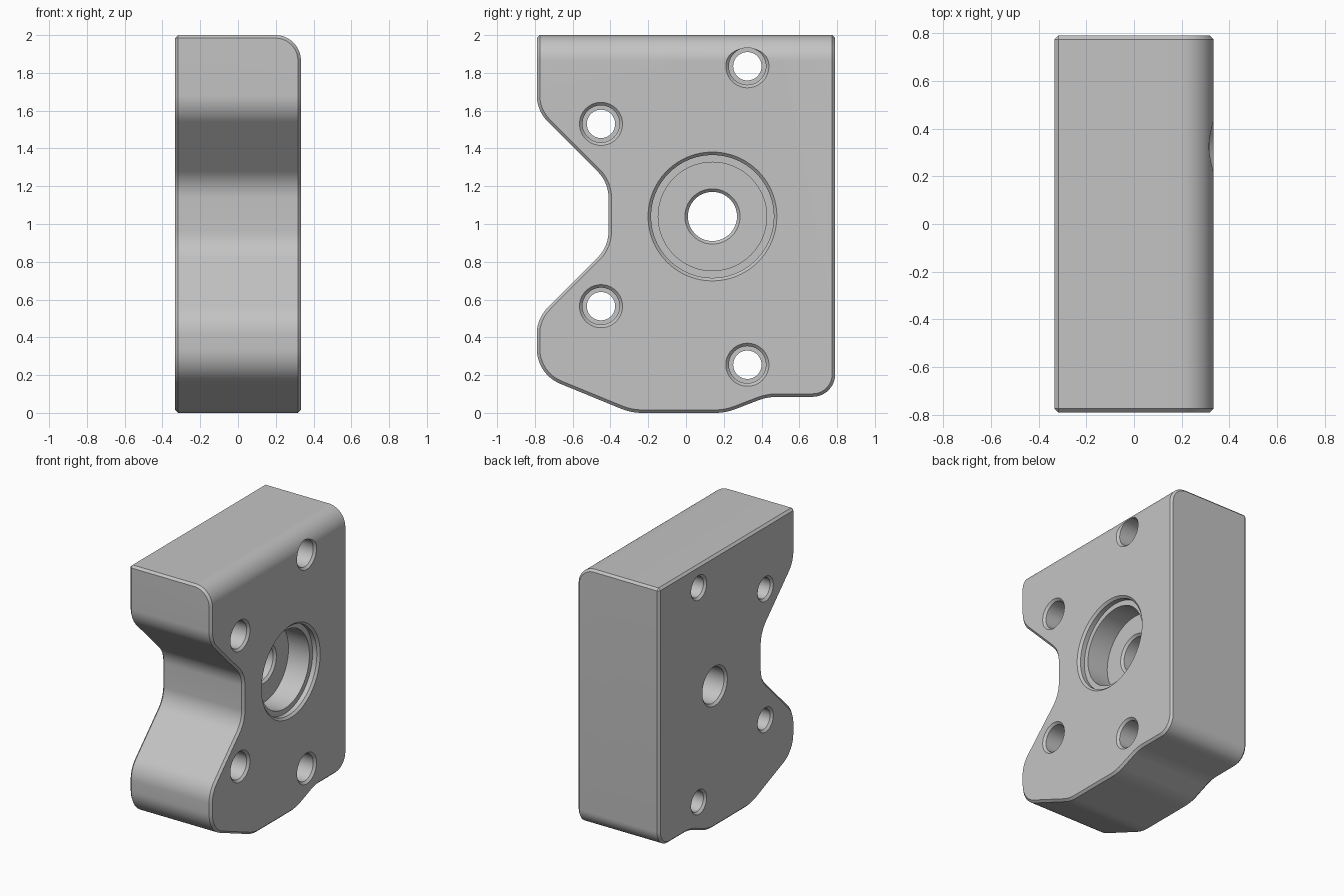
import bpy, bmesh, math
from mathutils import Vector

if "Cube" in bpy.data.objects:
    bpy.data.objects.remove(bpy.data.objects["Cube"], do_unlink=True)

HALF = 0.333      # half thickness along x
CHAMFER = 0.016

metal = bpy.data.materials.new("plain_grey")
metal.use_nodes = True
metal.diffuse_color = (0.55, 0.55, 0.55, 1)
metal.node_tree.nodes["Principled BSDF"].inputs["Base Color"].default_value = metal.diffuse_color


def rounded(corners, steps=10):
    """Round each (y, z, radius) corner of a closed outline."""
    points = []
    for i, (y, z, r) in enumerate(corners):
        p = Vector((y, z))
        if r == 0:
            points.append(p)
            continue
        a = (Vector(corners[i - 1][:2]) - p).normalized()
        b = (Vector(corners[(i + 1) % len(corners)][:2]) - p).normalized()
        half = a.angle(b) / 2
        centre = p + (a + b).normalized() * r / math.sin(half)
        start = p + a * r / math.tan(half) - centre
        end = p + b * r / math.tan(half) - centre
        sweep = math.pi - 2 * half
        for k in range(steps + 1):
            t = k / steps
            points.append(centre + (start * math.sin((1 - t) * sweep)
                                    + end * math.sin(t * sweep)) / math.sin(sweep))
    return points


def make_object(name, bm):
    bmesh.ops.recalc_face_normals(bm, faces=bm.faces)
    mesh = bpy.data.meshes.new(name)
    bm.to_mesh(mesh)
    bm.free()
    mesh.materials.append(metal)
    obj = bpy.data.objects.new(name, mesh)
    bpy.context.collection.objects.link(obj)
    return obj


def turned_cutter(name, y, z, profile, sides=64):
    """Solid of revolution about x from (x, radius) pairs."""
    bm = bmesh.new()
    rings = []
    for x, r in profile:
        angles = [2 * math.pi * k / sides for k in range(sides)]
        rings.append([bm.verts.new((x, y + r * math.cos(a), z + r * math.sin(a)))
                      for a in angles])
    for low, high in zip(rings, rings[1:]):
        for k in range(sides):
            n = (k + 1) % sides
            bm.faces.new((low[k], low[n], high[n], high[k]))
    bm.faces.new(rings[0])
    bm.faces.new(rings[-1])
    return make_object(name, bm)


# Plate outline: notch at the front, stepped lower edge
outline = rounded([
    (0.79, 2, 0), (-0.79, 2, 0),
    (-0.79, 1.60, 0.2), (-0.41, 1.22, 0.2),
    (-0.41, 0.88, 0.2), (-0.79, 0.50, 0.2),
    (-0.79, 0.205, 0.2), (-0.29, 0, 0.3),
    (0.21, 0, 0.3), (0.43, 0.085, 0.3), (0.79, 0.085, 0.12)])
bm = bmesh.new()
face = bm.faces.new([bm.verts.new((-HALF, p.x, p.y)) for p in outline])
side = bmesh.ops.extrude_face_region(bm, geom=[face])
verts = [g for g in side["geom"] if isinstance(g, bmesh.types.BMVert)]
bmesh.ops.translate(bm, verts=verts, vec=(2 * HALF, 0, 0))
bmesh.ops.recalc_face_normals(bm, faces=bm.faces)

# Large round on the upper edge, then a chamfer on every sharp edge
top = [e for e in bm.edges if all(v.co.x > 0 and v.co.z > 1.99 for v in e.verts)]
bmesh.ops.bevel(bm, geom=top, offset=0.135, segments=14, profile=0.5, affect='EDGES')
bm.normal_update()
sharp = [e for e in bm.edges if e.calc_face_angle(0) > math.radians(60)]
bmesh.ops.bevel(bm, geom=sharp, offset=CHAMFER, segments=1, affect='EDGES')
plate = make_object("mounting_plate", bm)

# Stepped central bore
out, lip = HALF + 0.05, CHAMFER + 0.05
cutters = [turned_cutter("centre_bore_cutter", 0.14, 1.04, [
    (-out, 0.13 + lip), (-HALF + CHAMFER, 0.13),
    (HALF - 0.22 - CHAMFER, 0.13), (HALF - 0.22, 0.146),
    (HALF - 0.22, 0.287), (HALF - 0.05, 0.287), (HALF - 0.05, 0.325),
    (HALF - CHAMFER, 0.325), (out, 0.325 + lip)], 96)]

# Four counterbored screw holes
for y, z in ((0.325, 1.835), (-0.45, 1.53), (-0.45, 0.565), (0.325, 0.255)):
    cutters.append(turned_cutter("screw_hole_cutter", y, z, [
        (-out, 0.075 + lip), (-HALF + CHAMFER, 0.075),
        (HALF - 0.24, 0.075), (HALF - 0.24, 0.098),
        (HALF - CHAMFER, 0.098), (out, 0.098 + lip)]))

bpy.ops.object.select_all(action='DESELECT')
bpy.context.view_layer.objects.active = plate
plate.select_set(True)
for cutter in cutters:
    cutter.hide_render = True
    cut = plate.modifiers.new("hole", 'BOOLEAN')
    cut.operation = 'DIFFERENCE'
    cut.solver = 'EXACT'
    cut.object = cutter
    bpy.ops.object.modifier_apply(modifier=cut.name)
    bpy.data.objects.remove(cutter, do_unlink=True)

bpy.ops.object.shade_smooth_by_angle(angle=math.radians(30))
